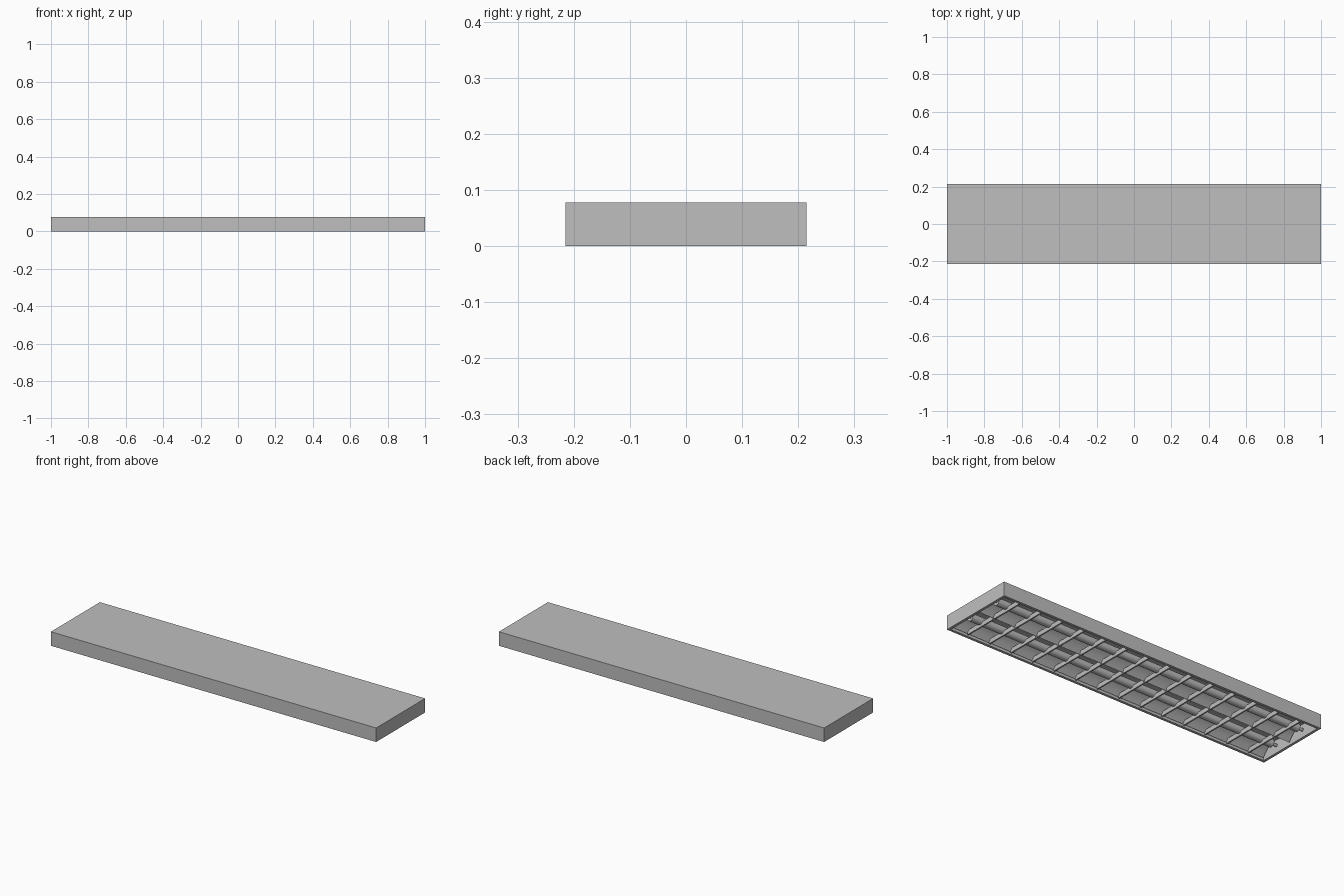
import bpy, bmesh, math

cube = bpy.data.objects.get("Cube")
if cube:
    bpy.data.objects.remove(cube, do_unlink=True)

LENGTH, WIDTH, HEIGHT = 2.0, 0.43, 0.078
RIM = 0.02
INNER_X = LENGTH / 2 - RIM
INNER_Y = WIDTH / 2 - RIM
TUBE_Y = 0.098
SLATS = 14

grey = bpy.data.materials.new("light grey metal")
grey.use_nodes = True
colour = (0.52, 0.52, 0.52, 1)
grey.diffuse_color = colour
grey.node_tree.nodes["Principled BSDF"].inputs["Base Color"].default_value = colour


def finish(name, bm):
    bmesh.ops.recalc_face_normals(bm, faces=bm.faces[:])
    mesh = bpy.data.meshes.new(name)
    bm.to_mesh(mesh)
    bm.free()
    mesh.materials.append(grey)
    obj = bpy.data.objects.new(name, mesh)
    bpy.context.collection.objects.link(obj)
    return obj


def prism(name, profile, x0, x1):
    """Closed (y, z) outline extruded along x."""
    bm = bmesh.new()
    face = bm.faces.new([bm.verts.new((x0, y, z)) for y, z in profile])
    out = bmesh.ops.extrude_face_region(bm, geom=[face])
    verts = [v for v in out["geom"] if isinstance(v, bmesh.types.BMVert)]
    bmesh.ops.translate(bm, verts=verts, vec=(x1 - x0, 0, 0))
    return finish(name, bm)


def smooth(obj):
    bpy.ops.object.select_all(action="DESELECT")
    obj.select_set(True)
    bpy.context.view_layer.objects.active = obj
    bpy.ops.object.shade_smooth_by_angle(angle=math.radians(35))


# Housing: shallow box, hollowed from below with a narrow rim
bm = bmesh.new()
bmesh.ops.create_cube(bm, size=1)
for v in bm.verts:
    v.co = (v.co.x * LENGTH, v.co.y * WIDTH, (v.co.z + 0.5) * HEIGHT)
bm.normal_update()
bottom = min(bm.faces, key=lambda f: f.calc_center_median().z)
bmesh.ops.inset_region(bm, faces=[bottom], thickness=RIM)
for v in bottom.verts:
    v.co.z = 0
out = bmesh.ops.extrude_face_region(bm, geom=[bottom])
raised = [v for v in out["geom"] if isinstance(v, bmesh.types.BMVert)]
bmesh.ops.translate(bm, verts=raised, vec=(0, 0, HEIGHT - 0.004))
if bottom.is_valid:
    bmesh.ops.delete(bm, geom=[bottom], context="FACES_ONLY")
finish("housing", bm)

# Reflectors: two curved troughs meeting at a central ridge
STEPS = 12
half = INNER_Y / 2
roof = HEIGHT - 0.003
for side, label in ((1, "left"), (-1, "right")):
    outline = []
    for i in range(STEPS + 1):
        t = 2 * i / STEPS - 1
        outline.append((side * half * (1 + t), 0.068 - 0.058 * abs(t) ** 2.5))
    outline += [(side * INNER_Y, roof), (0, roof)]
    smooth(prism(label + "_reflector", outline, -INNER_X, INNER_X))

    # Lamp tube with narrower end pins
    for part, radius, reach in (("tube", 0.021, 0.95), ("tube_pins", 0.008, INNER_X)):
        ring = [(side * TUBE_Y + radius * math.cos(a), 0.037 + radius * math.sin(a))
                for a in (math.tau * k / 24 for k in range(24))]
        smooth(prism(label + "_" + part, ring, -reach, reach))

    # Cross slats, evenly spaced along the trough
    for i in range(SLATS):
        x = 0.885 * (2 * i / (SLATS - 1) - 1)
        near, far = side * 0.004, side * (INNER_Y - 0.001)
        plate = [(near, 0.003), (far, 0.003), (far, 0.027), (near, 0.027)]
        prism(f"{label}_slat_{i + 1}", plate, x - 0.004, x + 0.004)
